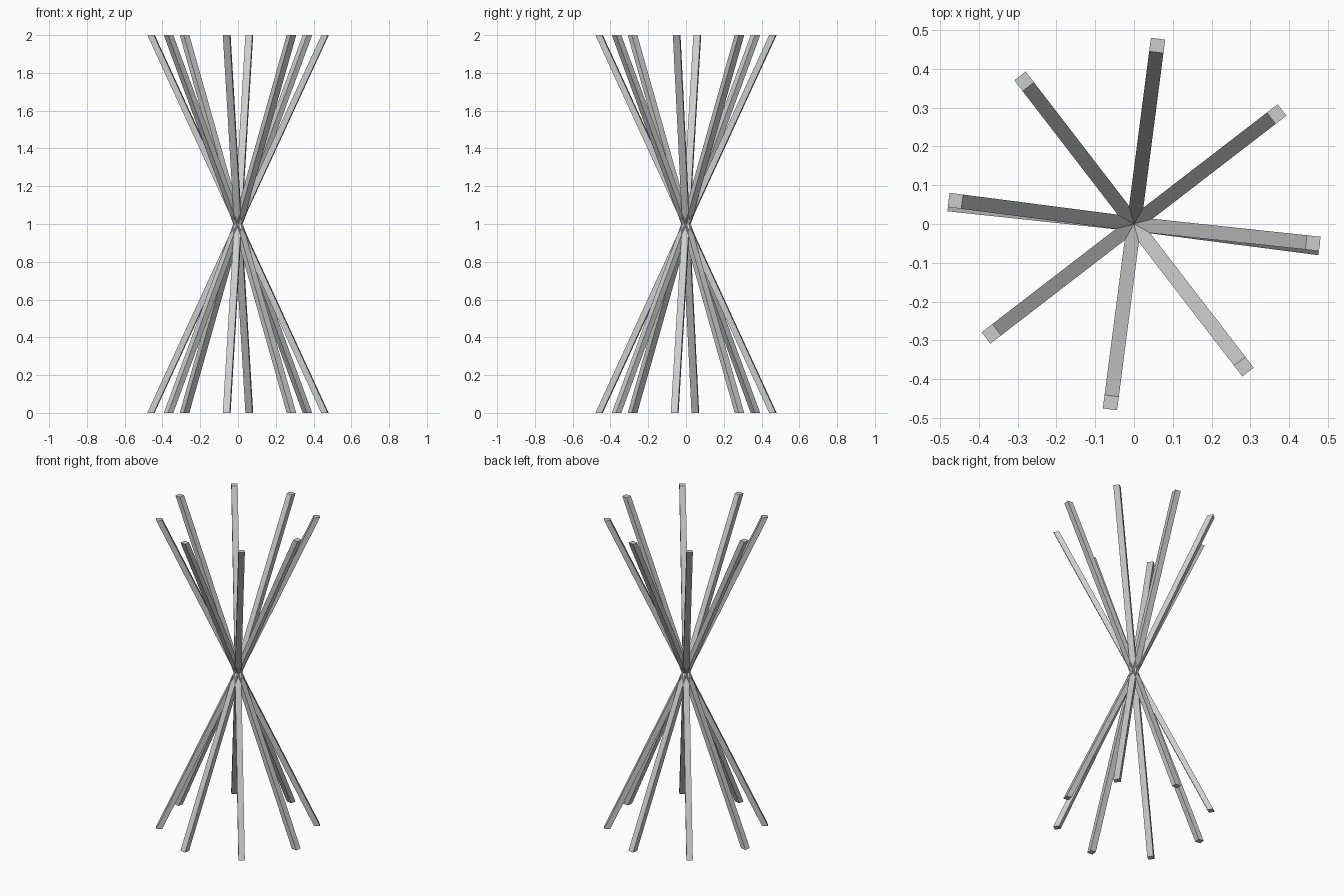
import bpy
import math
from mathutils import Matrix

if "Cube" in bpy.data.objects:
    bpy.data.objects.remove(bpy.data.objects["Cube"])

HEIGHT = 2.0
REACH = 0.464      # horizontal distance from axis to bar centre at each end
RADIAL = 0.035     # bar size along its lean, measured level
WIDTH = 0.037      # bar size across its lean


def leaning_bar(name, angle):
    """Straight bar through the centre, with level-cut ends."""
    bpy.ops.mesh.primitive_cube_add(size=1)
    bar = bpy.context.object
    bar.name = name
    scale = Matrix.Diagonal((RADIAL, WIDTH, HEIGHT, 1))
    shear = Matrix.Identity(4)
    shear[0][2] = 2 * REACH / HEIGHT
    turn = Matrix.Rotation(math.radians(angle), 4, 'Z')
    bar.data.transform(turn @ shear @ scale)
    bar.location.z = HEIGHT / 2
    return bar


# Ring of eight crossing bars; one sits slightly off the even spacing
for i in range(8):
    angle = -7.4 + 45 * i if i else -6.1
    leaning_bar(f"crossing_bar_{i + 1}", angle)
